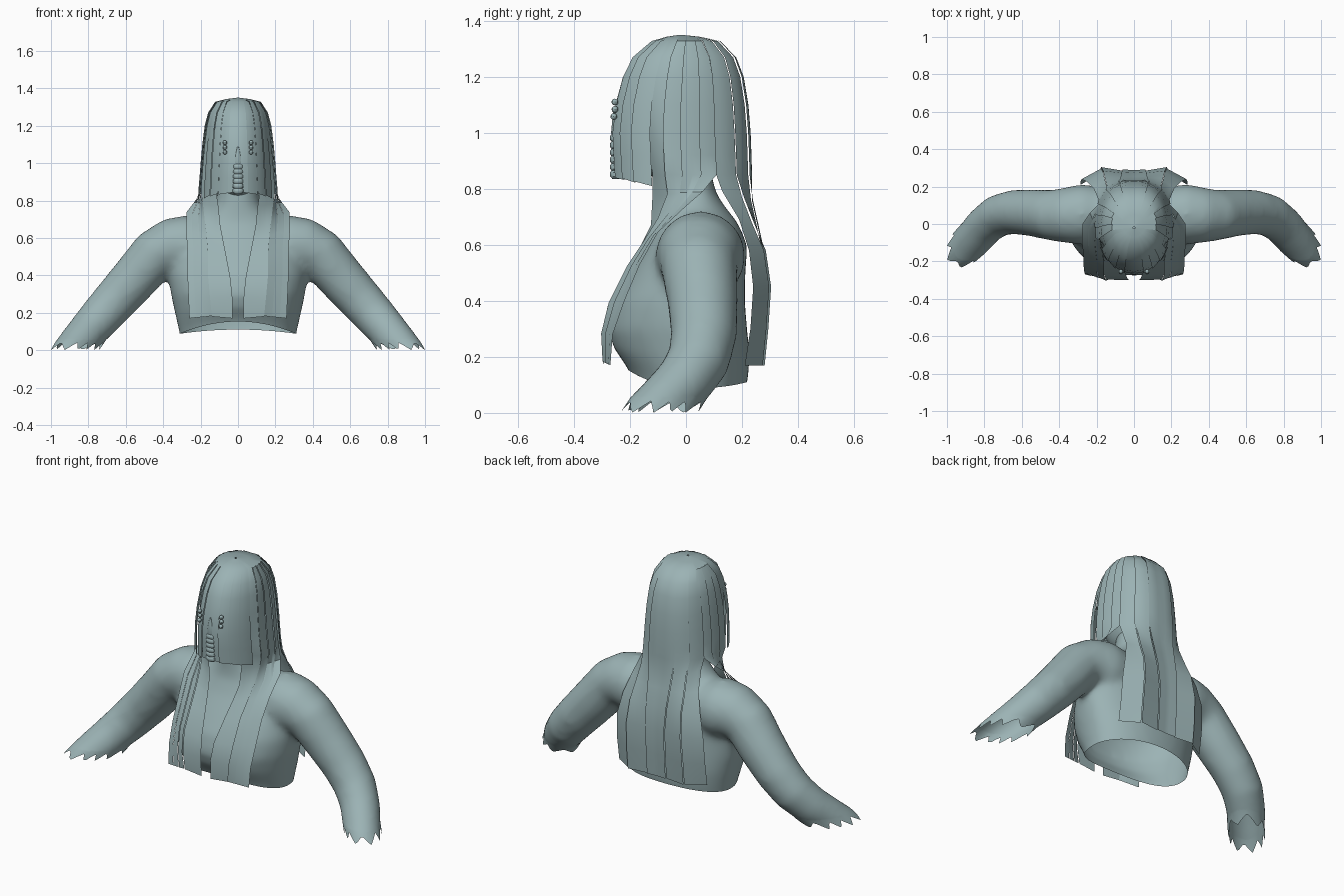
import bpy, bmesh, math
from mathutils import Vector

if "Cube" in bpy.data.objects:
    bpy.data.objects.remove(bpy.data.objects["Cube"])

MAT = bpy.data.materials.new("grey_teal")
MAT.diffuse_color = (0.33, 0.45, 0.46, 1)
MAT.use_nodes = True
MAT.node_tree.nodes["Principled BSDF"].inputs["Base Color"].default_value = MAT.diffuse_color


def finish(name, bm, mirror=False, angle=40):
    bmesh.ops.recalc_face_normals(bm, faces=bm.faces[:])
    me = bpy.data.meshes.new(name)
    bm.to_mesh(me)
    bm.free()
    me.materials.append(MAT)
    ob = bpy.data.objects.new(name, me)
    bpy.context.collection.objects.link(ob)
    bpy.ops.object.select_all(action='DESELECT')
    bpy.context.view_layer.objects.active = ob
    ob.select_set(True)
    bpy.ops.object.shade_smooth_by_angle(angle=math.radians(angle))
    if mirror:
        ob.modifiers.new("mirror", 'MIRROR')
    return ob


def grid(bm, rows, closed=False, caps=False):
    vs = [[bm.verts.new(p) for p in r] for r in rows]
    n = len(vs[0])
    for a, b in zip(vs, vs[1:]):
        for i in range(n if closed else n - 1):
            j = (i + 1) % n
            bm.faces.new((a[i], a[j], b[j], b[i]))
    if caps:
        bm.faces.new(vs[0])
        bm.faces.new(vs[-1])


def power(v, e):
    return math.copysign(abs(v) ** e, v)


# ---- torso and arms: overlapping lofts fused into one skin ----
bm = bmesh.new()
TORSO = [(0, .30, -.18, .20), (.1, .315, -.21, .222), (.2, .338, -.258, .228),
         (.3, .36, -.28, .218), (.4, .37, -.257, .21), (.5, .355, -.2, .212),
         (.6, .30, -.14, .22), (.68, .22, -.105, .185), (.73, .16, -.10, .145),
         (.78, .12, -.10, .11), (.9, .105, -.10, .08)]
rows = []
for z, rx, yf, yb in TORSO:
    ring = []
    yc = .03
    for i in range(40):
        t = math.tau * i / 40
        depth = yb - yc if math.sin(t) > 0 else yc - yf
        ring.append((rx * power(math.cos(t), .95), yc + depth * power(math.sin(t), .95), z))
    rows.append(ring)
grid(bm, rows, True, True)

ARM = [(.12, .05, .55, .14), (.28, .052, .56, .163), (.36, .047, .555, .15),
       (.44, .047, .515, .136), (.54, .06, .395, .127), (.64, .064, .28, .119),
       (.72, .045, .188, .113), (.79, -.01, .107, .105), (.86, -.097, .02, .1),
       (.93, -.195, -.07, .094)]
for s in (1, -1):
    pts = [Vector((s * x, y, z)) for x, y, z, r in ARM]
    rows = []
    for k, p in enumerate(pts):
        d = (pts[min(k + 1, len(pts) - 1)] - pts[max(k - 1, 0)]).normalized()
        u = d.cross(Vector((0, 1, 0))).normalized()
        v = d.cross(u)
        rows.append([p + ARM[k][3] * (math.cos(t) * u + math.sin(t) * v)
                     for t in [math.tau * i / 24 for i in range(24)]])
    grid(bm, rows, True, True)
body = finish("torso_and_arms", bm)
m = body.modifiers.new("fuse", 'REMESH')
m.mode = 'VOXEL'
m.voxel_size = .018
m = body.modifiers.new("soften", 'SMOOTH')
m.iterations = 16
for name in ("fuse", "soften"):
    bpy.ops.object.modifier_apply(modifier=name)

# open waist and open wrists
bm = bmesh.new()
bm.from_mesh(body.data)


def trim(test, co, no):
    faces = [f for f in bm.faces if test(f.calc_center_median())]
    es = {e for f in faces for e in f.edges}
    vs = {v for f in faces for v in f.verts}
    bmesh.ops.bisect_plane(bm, geom=list(vs) + list(es) + faces, plane_co=co,
                           plane_no=no, clear_inner=True)


trim(lambda c: abs(c.x) < .5, (0, 0, .088), (0, 0, 1))
trim(lambda c: abs(c.x) > .5, (0, 0, .055), (0, 0, 1))

# arched hem, highest at the front
for v in bm.verts:
    if abs(v.co.x) < .4 and v.co.z < .3:
        arch = max(0, 1 - (v.co.x / .31) ** 2) * (.065 if v.co.y < 0 else .022)
        v.co.z += arch * (.3 - v.co.z) / .212

# ragged cuffs
rim = [e for e in bm.edges if e.is_boundary and abs(e.verts[0].co.x) > .5]
out = bmesh.ops.extrude_edge_only(bm, edges=rim)["geom"]
for v in [g for g in out if isinstance(g, bmesh.types.BMVert)]:
    s = math.copysign(1, v.co.x)
    a = math.atan2(v.co.y + .08, s * v.co.x - .84) / math.tau
    tooth = abs((a * 10) % 1 * 2 - 1)
    v.co += Vector((s * .7, -.7, -1)) * (.012 + .04 * tooth)
far = max(abs(v.co.x) for v in bm.verts)
low = min(v.co.z for v in bm.verts)
for v in bm.verts:
    if abs(v.co.x) > .5:
        v.co.x = math.copysign(.5 + (abs(v.co.x) - .5) * .5 / (far - .5), v.co.x)
        if v.co.z < .055:
            v.co.z = .055 - (.055 - v.co.z) * .055 / (.055 - low)
bm.to_mesh(body.data)
bm.free()
body.data.polygons.foreach_set("use_smooth", [True] * len(body.data.polygons))

# ---- head under the hair ----
bm = bmesh.new()
bmesh.ops.create_uvsphere(bm, u_segments=24, v_segments=16, radius=1)
for v in bm.verts:
    v.co = (v.co.x * .145, v.co.y * .19 - .02, v.co.z * .255 + 1.06)
finish("head", bm)

# ---- hair: strips running over a shared cap shape ----
CAP = [(1.35, .005, -.025, -.015), (1.343, .06, -.07, .05), (1.328, .115, -.12, .12),
       (1.27, .153, -.19, .178), (1.2, .171, -.225, .205), (1.1, .184, -.252, .222),
       (1.0, .193, -.264, .23), (.92, .199, -.26, .233), (.85, .205, -.255, .235)]


def cap_point(level, deg, lift):
    z, w, yf, yb = level
    a = math.radians(deg)
    e = .88 if deg > 90 else 1
    return Vector(((w + lift) * max(0, math.sin(a)) ** e,
                   (yf + yb) / 2 - ((yb - yf) / 2 + lift) * power(math.cos(a), e), z))


# lift raises the first edge over its neighbour; tuck draws it in lower down
def strip(name, a0, a1, edge0=(), edge1=(), lift=.007, end=None, tuck=0):
    rows = []
    for lv in CAP:
        drawn = lift + tuck * max(0, min(1, (1.15 - lv[0]) / .3))
        if lv[0] > 1.33:
            drawn = 0
        rows.append([cap_point(lv, a0 + (a1 - a0) * i / 4, drawn * (1 - i / 4))
                     for i in range(5)])
    for p, q in zip(edge0, edge1):
        rows.append([Vector(p).lerp(Vector(q), i / 4) for i in range(5)])
    if end:
        for i, p in enumerate(rows[-1]):
            p.z = end[0] + (end[1] - end[0]) * i / 4
    bm = bmesh.new()
    grid(bm, rows)
    finish(name, bm, mirror=True)


def between(e0, e1, t):
    return [Vector(p).lerp(Vector(q), t) for p, q in zip(e0, e1)]


# fringe
strip("fringe_1", 0, 16, lift=0, end=(.845, .84))
strip("fringe_2", 15, 31, end=(.84, .832))
strip("fringe_3", 30, 46, end=(.838, .822))
strip("fringe_4", 45, 63, end=(.828, .81))

# locks sweeping over the shoulders to the chest
INNER = [(.105, -.12, .77), (.095, -.125, .67), (.08, -.165, .59), (.062, -.215, .5),
         (.04, -.28, .38), (.03, -.30, .28), (.03, -.295, .17)]
MID = [(.188, -.06, .78), (.178, -.095, .69), (.168, -.145, .61), (.16, -.205, .52),
       (.16, -.27, .39), (.15, -.297, .28), (.14, -.292, .18)]
OUTER = [(.235, .06, .79), (.275, .0, .738), (.278, -.1, .645), (.27, -.165, .53),
         (.27, -.22, .4), (.265, -.262, .28), (.26, -.27, .17)]
MID_OVER = [(x, y - .006, z + .004) for x, y, z in MID]
strip("front_lock_inner", 54, 76, INNER, MID, lift=0, tuck=-.06)
strip("front_lock_middle", 75, 90, MID_OVER, between(MID, OUTER, .35))
strip("front_lock_side", 89, 103, between(MID_OVER, OUTER, .35), between(MID, OUTER, .7))
strip("front_lock_outer", 102, 116, between(MID_OVER, OUTER, .7), OUTER)

# long back panels
BACK = [[(.19, .13, .79), (.215, .19, .69), (.25, .225, .58), (.28, .24, .45),
         (.285, .23, .3), (.285, .21, .17)],
        [(.145, .2, .77), (.155, .235, .68), (.165, .278, .58), (.175, .297, .45),
         (.18, .287, .3), (.18, .274, .17)],
        [(.075, .232, .76), (.07, .25, .68), (.065, .272, .58), (.06, .285, .45),
         (.06, .278, .3), (.06, .268, .17)]]
BACK.append([(0, y + .003, z) for x, y, z in BACK[2]])
ANG = [115, 138, 160, 180]
for k, nm in enumerate(("outer", "middle", "centre")):
    over = [(x, y + .007 * (k > 0), z) for x, y, z in BACK[k]]
    strip("back_panel_" + nm, ANG[k] - (k > 0), ANG[k + 1], over, BACK[k + 1])

# ---- face details: narrow bridge over a ribbed column ----
prof = [(1.09, .003), (1.05, .014), (1.0, .027)]
for k in range(6):
    z = .995 - k * .026
    prof += [(z, .025), (z - .006, .031), (z - .02, .031)]
prof.append((.836, .022))
bm = bmesh.new()
grid(bm, [[(r * math.cos(math.tau * i / 12),
            -.246 - .01 * max(0, (z - 1) / .09) + r * .8 * math.sin(math.tau * i / 12), z)
           for i in range(12)] for z, r in prof], True, True)
finish("nose_column", bm)

# stacked eye beads
bm = bmesh.new()
for k in range(3):
    r = bmesh.ops.create_uvsphere(bm, u_segments=8, v_segments=6, radius=.012)
    bmesh.ops.translate(bm, verts=r["verts"],
                        vec=(.07, -.254 - .004 * (k == 0), 1.058 + .026 * k))
finish("eye_beads", bm, mirror=True)
